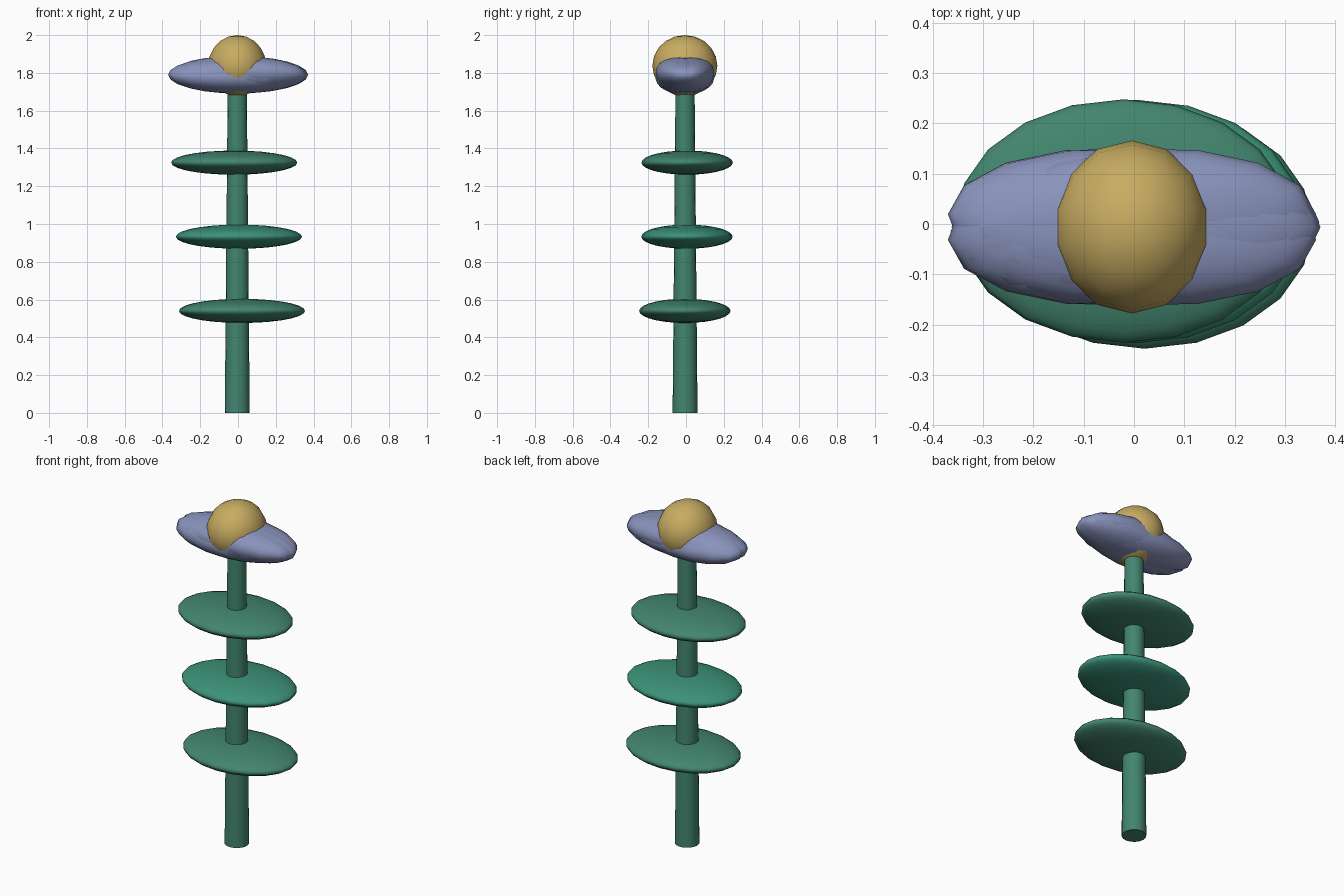
import bpy
import math

if "Cube" in bpy.data.objects:
    bpy.data.objects.remove(bpy.data.objects["Cube"])


def material(name, rgb):
    m = bpy.data.materials.new(name)
    m.diffuse_color = (*rgb, 1)
    m.use_nodes = True
    m.node_tree.nodes["Principled BSDF"].inputs["Base Color"].default_value = m.diffuse_color
    return m


GREEN = material("green", (0.055, 0.235, 0.16))
BRIGHT = material("bright_green", (0.045, 0.29, 0.19))
LILAC = material("lilac", (0.25, 0.29, 0.50))
YELLOW = material("yellow", (0.57, 0.41, 0.12))


def finish(name, mat):
    ob = bpy.context.object
    ob.name = name
    ob.data.materials.append(mat)
    bpy.ops.object.shade_smooth_by_angle(angle=math.radians(50))
    return ob


def ellipsoid(name, loc, size, mat, segments=16, rings=10, rot=(0, 0, 0)):
    bpy.ops.mesh.primitive_uv_sphere_add(segments=segments, ring_count=rings,
                                         radius=1, location=loc,
                                         rotation=[math.radians(a) for a in rot])
    bpy.context.object.scale = size
    return finish(name, mat)


# Tapered stem reaching into the flower head
bpy.ops.mesh.primitive_cone_add(vertices=16, radius1=0.066, radius2=0.05,
                                depth=1.78, location=(-0.004, -0.005, 0.89))
finish("stem", GREEN)

# Three flat leaves, drifting slightly from side to side
for i, (x, y, z, mat) in enumerate([(0.021, -0.006, 0.54, GREEN),
                                    (0.005, 0.005, 0.933, BRIGHT),
                                    (-0.02, 0.006, 1.325, GREEN)]):
    ellipsoid(f"leaf_{i + 1}", (x, y, z), (0.334, 0.242, 0.064), mat, 20, 14)

# Overlapping petals, each turned a little
for i, (x, turn, roll) in enumerate([(0.004, 0, 0), (-0.004, 4, 8),
                                     (-0.004, -4, -8), (0.002, 1.5, -4)]):
    ellipsoid(f"petal_{i + 1}", (x, -0.006, 1.79), (0.367, 0.157, 0.098),
              LILAC, 16, 12, (roll, 0, turn))

# Round flower centre
ellipsoid("flower_centre", (-0.004, -0.006, 1.838), (0.157, 0.172, 0.162),
          YELLOW, 14, 10)
